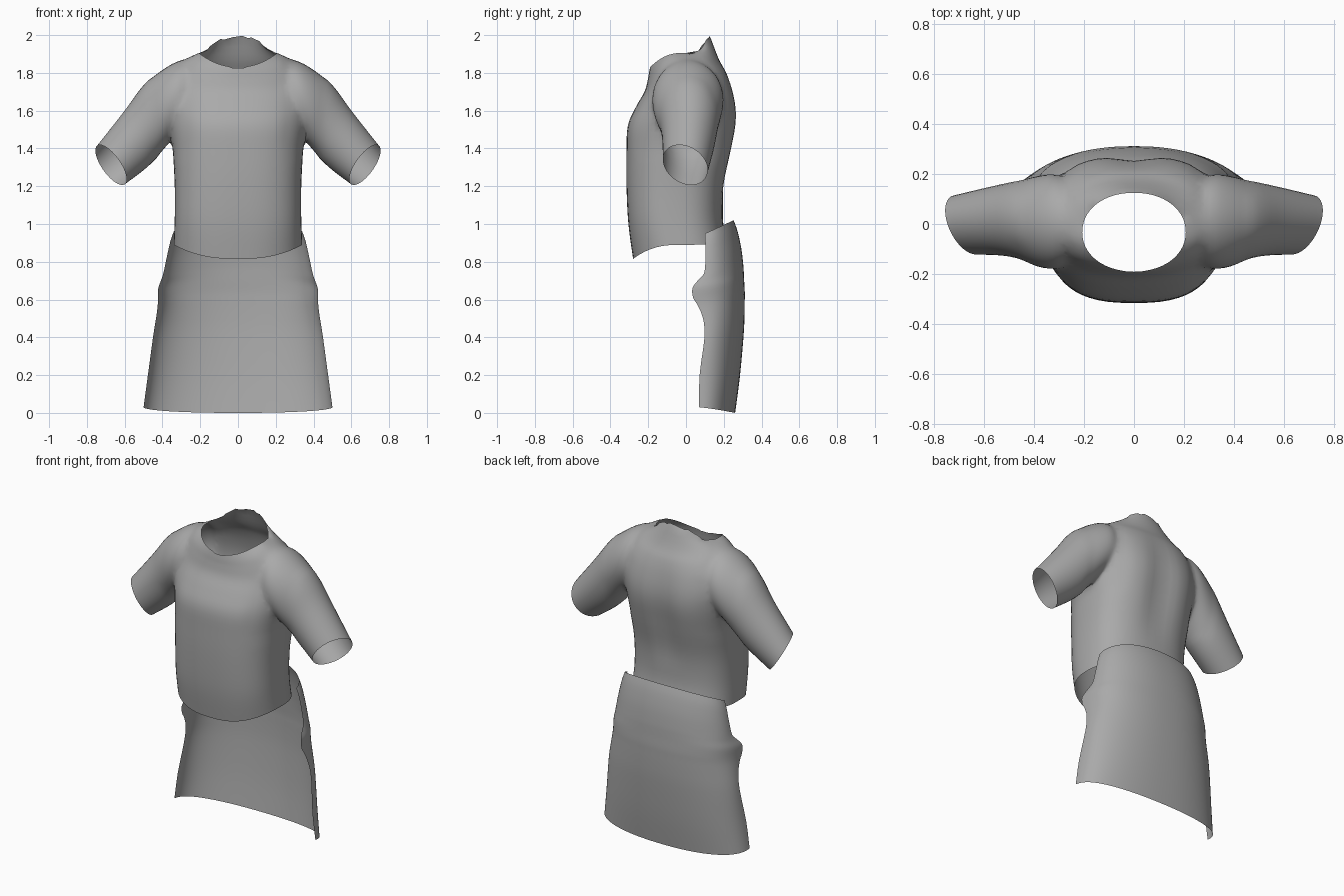
import bpy, bmesh, math, random
from mathutils import Vector

random.seed(4)
if "Cube" in bpy.data.objects:
    bpy.data.objects.remove(bpy.data.objects["Cube"])

cloth = bpy.data.materials.new("grey cloth")
cloth.use_nodes = True
GREY = (0.4, 0.4, 0.4, 1)
cloth.diffuse_color = GREY
cloth.node_tree.nodes["Principled BSDF"].inputs["Base Color"].default_value = GREY
SIDES = 56


def refine(rows, steps):
    """Catmull-Rom interpolation between key rows of numbers."""
    out = []
    for i in range(len(rows) - 1):
        a, b, c, d = (rows[max(0, min(len(rows) - 1, i + k))] for k in (-1, 0, 1, 2))
        for s in range(steps):
            t = s / steps
            out.append([q + t * ((r - p) / 2 + t * (p - 2.5 * q + 2 * r - w / 2
                        + t * (1.5 * (q - r) + (w - p) / 2)))
                        for p, q, r, w in zip(a, b, c, d)])
    return out + [list(rows[-1])]


def power(v, e):
    return math.copysign(abs(v) ** e, v)


def loft(name, rings, closed):
    """Skin a list of point rings; closed rings get fan caps in slot 1."""
    bm = bmesh.new()
    vs = [[bm.verts.new(p) for p in ring] for ring in rings]
    n = len(rings[0])
    for lo, hi in zip(vs, vs[1:]):
        for i in range(n if closed else n - 1):
            j = (i + 1) % n
            bm.faces.new((lo[i], lo[j], hi[j], hi[i]))
    if closed:
        for ring in (vs[0], vs[-1]):
            mid = bm.verts.new(sum((v.co for v in ring), Vector()) / n)
            for i in range(n):
                bm.faces.new((ring[i], ring[(i + 1) % n], mid)).material_index = 1
    bmesh.ops.recalc_face_normals(bm, faces=bm.faces)
    mesh = bpy.data.meshes.new(name)
    bm.to_mesh(mesh)
    bm.free()
    obj = bpy.data.objects.new(name, mesh)
    bpy.context.collection.objects.link(obj)
    mesh.materials.append(cloth)
    if closed:
        mesh.materials.append(cloth)
    return obj


def smooth(obj):
    bpy.ops.object.select_all(action="DESELECT")
    obj.select_set(True)
    bpy.context.view_layer.objects.active = obj
    bpy.ops.object.shade_smooth_by_angle(angle=math.radians(50))


# Shirt body: half width, front y, back y, front z, side z, back z, roundness
body_rows = [
    (.340, -.280, .215, .815, .89, .90, 2.5),
    (.335, -.305, .195, 1.00, 1.03, 1.03, 2.6),
    (.335, -.315, .205, 1.20, 1.20, 1.20, 2.6),
    (.345, -.315, .245, 1.38, 1.38, 1.38, 2.6),
    (.365, -.308, .272, 1.52, 1.52, 1.52, 2.5),
    (.375, -.265, .272, 1.62, 1.63, 1.62, 2.4),
    (.365, -.220, .250, 1.70, 1.73, 1.72, 2.3),
    (.335, -.203, .218, 1.76, 1.81, 1.80, 2.2),
    (.285, -.196, .175, 1.80, 1.87, 1.87, 2.1),
    (.207, -.190, .125, 1.83, 1.905, 2.0, 2.1),
]


def body_ring(row):
    hw, yf, yb, zf, zs, zb, rnd = row
    pts = []
    for i in range(SIDES):
        a = math.tau * i / SIDES
        c, s = math.cos(a), math.sin(a)
        x = hw * power(c, 2 / rnd)
        mid = (yf + yb) / 2
        y = mid + (yb - yf) / 2 * power(s, 2 / rnd)
        z = zs + ((zb - zs) * s ** 3 if s > 0 else (zf - zs) * s * s)
        if s > 0 and 1.1 < z < 1.85:      # hollow along the spine
            fade = math.sin(math.pi * (z - 1.1) / .75)
            y -= .025 * fade * math.exp(-(x / .09) ** 2)
        pts.append(Vector((x, y, z)))
    return pts


body_rings = [body_ring(r) for r in refine(body_rows, 4)]
for p in body_rings[-1]:                  # frayed, flat-topped back collar
    if p.y > .02:
        p.z += random.uniform(-.012, .006)
    p.z = min(p.z, 2.0)
shirt = loft("shirt", body_rings, True)

# Sleeve: top x, top z, bottom x, bottom z, front y, back y, front pull-back
sleeve_rows = [
    (.23, 1.84, .24, 1.52, -.13, .14, 0),
    (.30, 1.872, .31, 1.48, -.18, .20, 0),
    (.40, 1.82, .37, 1.42, -.175, .195, 0),
    (.50, 1.735, .43, 1.35, -.14, .172, .005),
    (.60, 1.60, .50, 1.285, -.126, .150, .02),
    (.745, 1.415, .60, 1.21, -.122, .115, .04),
]


def sleeve_ring(row, side):
    tx, tz, bx, bz, yf, yb, pull = row
    pts = []
    for i in range(40):
        a = math.tau * i / 40
        u, s = math.cos(a), math.sin(a)
        x = (tx + bx) / 2 + (tx - bx) / 2 * u + pull * s
        z = (tz + bz) / 2 + (tz - bz) / 2 * u - pull * .7 * s
        pts.append(Vector((side * x, (yf + yb) / 2 + (yb - yf) / 2 * s, z)))
    return pts


for side in (1, -1):
    sleeve = loft("sleeve", [sleeve_ring(r, side) for r in refine(sleeve_rows, 4)], True)
    join = shirt.modifiers.new("join", "BOOLEAN")
    join.operation, join.solver, join.object = "UNION", "EXACT", sleeve
    bpy.context.view_layer.objects.active = shirt
    bpy.ops.object.modifier_apply(modifier=join.name)
    bpy.data.objects.remove(sleeve)

# Open the neck, hem and cuffs, then blend the sleeve seams
bm = bmesh.new()
bm.from_mesh(shirt.data)
bmesh.ops.delete(bm, geom=[f for f in bm.faces if f.material_index == 1], context="FACES")
bmesh.ops.remove_doubles(bm, verts=bm.verts, dist=.006)
seam = [v for v in bm.verts if not v.is_boundary
        and .24 < abs(v.co.x) < .47 and v.co.z > 1.36]
for _ in range(6):
    bmesh.ops.smooth_vert(bm, verts=seam, factor=.5,
                          use_axis_x=True, use_axis_y=True, use_axis_z=True)
bm.to_mesh(shirt.data)
bm.free()
shirt.data.materials.pop(index=1)
smooth(shirt)

# Back skirt panel: height, half width, side edge y, back y
skirt_rows = [
    (.03, .500, .070, .260), (.20, .477, .072, .285), (.40, .450, .098, .305),
    (.50, .434, .090, .310), (.57, .425, .062, .311), (.61, .424, .038, .311),
    (.66, .422, .034, .308), (.70, .408, .062, .306), (.74, .395, .096, .303),
    (.82, .378, .103, .292), (.90, .360, .102, .272), (.95, .343, .100, .252),
]


def skirt_ring(row):
    z, hw, ye, yb = row
    pts = []
    for i in range(41):
        a = math.pi * i / 40
        c, s = math.cos(a), math.sin(a)
        lift = (-.03 + .1 * (z - .03) / .92) * s
        # the edge bump only affects the outer strip
        base = .09 + (ye - .09) * (1 - s) ** 2
        pts.append(Vector((hw * power(c, .9), base + (yb - base) * s ** .9, z + lift)))
    return pts


skirt = loft("skirt_panel", [skirt_ring(r) for r in refine(skirt_rows, 3)], False)
smooth(skirt)
